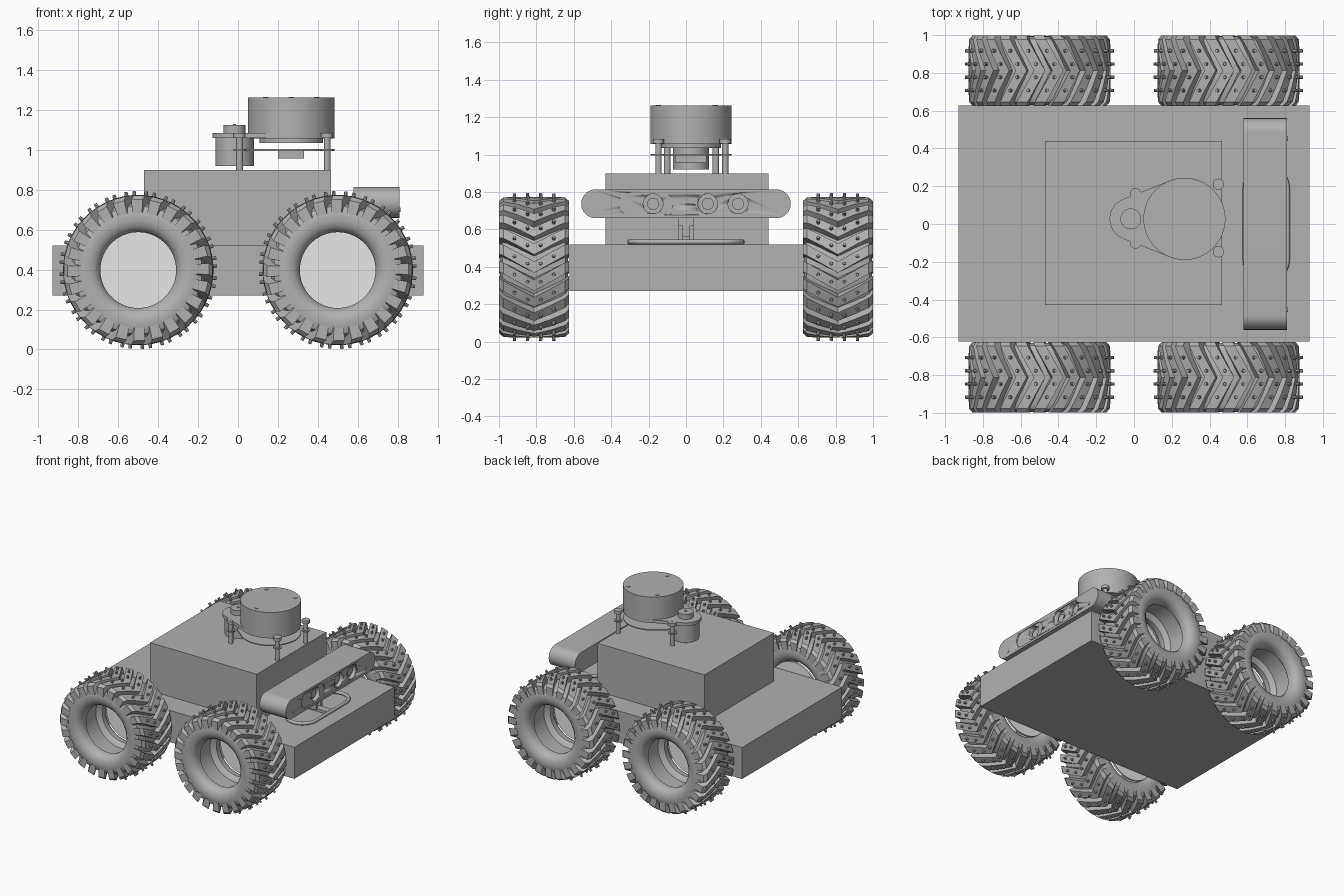
import bpy, bmesh, math
from mathutils import Matrix, Vector

if "Cube" in bpy.data.objects:
    bpy.data.objects.remove(bpy.data.objects["Cube"])


def material(name, value):
    m = bpy.data.materials.new(name)
    m.use_nodes = True
    colour = (value, value, value, 1)
    m.diffuse_color = colour
    m.node_tree.nodes["Principled BSDF"].inputs["Base Color"].default_value = colour
    return m


GREY = material("mid grey", 0.44)
WHITE = material("hub white", 1.0)


def finish(name, bm, mat=GREY, smooth=True):
    bmesh.ops.recalc_face_normals(bm, faces=bm.faces)
    mesh = bpy.data.meshes.new(name)
    bm.to_mesh(mesh)
    bm.free()
    mesh.materials.append(mat)
    ob = bpy.data.objects.new(name, mesh)
    bpy.context.collection.objects.link(ob)
    if smooth:
        bpy.ops.object.select_all(action='DESELECT')
        ob.select_set(True)
        bpy.context.view_layer.objects.active = ob
        bpy.ops.object.shade_smooth_by_angle(angle=math.radians(35))
    return ob


def box(name, x, y, z):
    bm = bmesh.new()
    bmesh.ops.create_cube(bm, size=1)
    for v in bm.verts:
        v.co = [lo + (c + 0.5) * (hi - lo) for c, (lo, hi) in zip(v.co, (x, y, z))]
    return finish(name, bm, smooth=False)


def hull(u0, r0, u1, r1, v, steps=24):
    """Outline around two circles lying along the u axis."""
    phi = math.acos((r0 - r1) / (u1 - u0))
    pts = []
    for u, r, a, b in ((u1, r1, -phi, phi), (u0, r0, phi, 2 * math.pi - phi)):
        for i in range(steps + 1):
            t = a + (b - a) * i / steps
            pts.append((u + r * math.cos(t), v + r * math.sin(t)))
    return pts


def circle(u, v, r, n=40):
    return [(u + r * math.cos(2 * math.pi * i / n), v + r * math.sin(2 * math.pi * i / n))
            for i in range(n)]


def prism(name, outline, lo, hi, axis="z", bevel=0, mat=GREY):
    """Extrude an xy outline along z, a yz outline along x, or an xz outline along y."""
    place = {"z": lambda u, v, w: (u, v, w), "x": lambda u, v, w: (w, u, v),
             "y": lambda u, v, w: (u, w, v)}[axis]
    bm = bmesh.new()
    ends = [[bm.verts.new(place(u, v, w)) for u, v in outline] for w in (lo, hi)]
    caps = [bm.faces.new(e) for e in ends]
    for i in range(len(outline)):
        j = (i + 1) % len(outline)
        bm.faces.new((ends[0][i], ends[0][j], ends[1][j], ends[1][i]))
    if bevel:
        rim = [e for f in caps for e in f.edges]
        bmesh.ops.bevel(bm, geom=rim, offset=bevel, segments=3, affect='EDGES', profile=0.5)
    return finish(name, bm, mat)


# Chassis and upper box
box("chassis", (-0.93, 0.93), (-0.623, 0.627), (0.27, 0.52))
box("upper_box", (-0.47, 0.465), (-0.43, 0.44), (0.52, 0.9))

# Tyre: lathed carcass, chevron lugs and studs around the y axis
TREAD, HALF, COUNT, SLANT = 0.377, 0.187, 24, 0.28


def polar(r, t, w):
    return Vector((r * math.sin(t), w, r * math.cos(t)))


def build_tyre():
    bm = bmesh.new()
    side = [(.225, .07), (.205, .085), (.19, .1), (.19, .13), (.2, .155), (.22, .173),
            (.25, .182), (.29, .181), (.32, .168), (.335, .14)]
    profile = [(r, -w) for r, w in side] + [(r, w) for r, w in reversed(side)]
    seg = 72
    rings = [[bm.verts.new(polar(r, 2 * math.pi * i / seg, w)) for r, w in profile]
             for i in range(seg)]
    n = len(profile)
    for i in range(seg):
        a, b = rings[i], rings[(i + 1) % seg]
        for k in range(n):
            m = (k + 1) % n
            bm.faces.new((a[k], a[m], b[m], b[k]))

    sections = ((0, .32, TREAD), (.09, .32, TREAD), (.165, .3, .374), (HALF, .288, .355))
    for i in range(COUNT):
        base = 2 * math.pi * i / COUNT
        for s in (-1, 1):
            loops = []
            for w, r_in, r_out in sections:
                t = base - SLANT * w / HALF
                loops.append([bm.verts.new(polar(r, t + d, s * w)) for r, d in
                              ((r_in, -.085), (r_out, -.08), (r_out, .08), (r_in, .085))])
            for a, b in zip(loops, loops[1:]):
                for k in range(4):
                    m = (k + 1) % 4
                    bm.faces.new((a[k], a[m], b[m], b[k]))
            bm.faces.new(loops[0])
            bm.faces.new(loops[-1])
            for w in (.035, .105):
                t = base - SLANT * w / HALF
                pos = polar(TREAD + .006, t, s * w)
                turn = Matrix.Rotation(t, 4, 'Y')
                bmesh.ops.create_cone(bm, cap_ends=True, segments=8, radius1=.01, radius2=.008,
                                      depth=.026, matrix=Matrix.Translation(pos) @ turn)
    return finish("tyre", bm)


tyre = build_tyre()
for side_name, y in (("right", -0.812), ("left", 0.812)):
    for end_name, x in (("rear", -0.5), ("lead", 0.5)):
        wheel = bpy.data.objects.new(f"{end_name}_{side_name}_tyre", tyre.data)
        wheel.location = (x, y, 0.398)
        bpy.context.collection.objects.link(wheel)
        inner = math.copysign(0.632, y)
        prism(f"{end_name}_{side_name}_hub", circle(x, 0.398, 0.2), inner,
              inner + math.copysign(0.015, y), "y", mat=WHITE)
bpy.data.objects.remove(tyre)

# Stereo camera bar with recessed windows and lenses
bar = prism("camera_bar", hull(-0.483, 0.077, 0.483, 0.077, 0.737), 0.58, 0.81, "x", bevel=0.006)
cutters = [prism("window_cutter", hull(a, .06, b, .06, 0.737), 0.802, 0.9, "x")
           for a, b in ((-.3, -.13), (.11, .28))]
LENSES = (-0.176, 0.116, 0.278)
cutters += [prism("lens_cutter", circle(y, 0.737, 0.053), 0.77, 0.9, "x") for y in LENSES]
for c in cutters:
    mod = bar.modifiers.new("cut", 'BOOLEAN')
    mod.operation, mod.object, mod.solver = 'DIFFERENCE', c, 'EXACT'
    bpy.ops.object.select_all(action='DESELECT')
    bar.select_set(True)
    bpy.context.view_layer.objects.active = bar
    bpy.ops.object.modifier_apply(modifier=mod.name)
for c in cutters:
    bpy.data.objects.remove(c)
for y in LENSES:
    prism("lens", circle(y, 0.737, 0.032), 0.765, 0.785, "x", bevel=0.005)
for y in (-0.455, 0.455):
    prism("bar_screw", circle(y, 0.7, 0.012, 12), 0.8, 0.814, "x")

# Camera stand: bent rod loop, cross strip and leg
curve = bpy.data.curves.new("stand_loop", 'CURVE')
curve.dimensions = '3D'
curve.bevel_depth, curve.bevel_resolution = 0.013, 3
path = hull(-0.19, 0.112, 0.19, 0.112, 0.7, 12)
spline = curve.splines.new('POLY')
spline.points.add(len(path) - 1)
for p, (y, x) in zip(spline.points, path):
    p.co = (x, y, 0.533, 1)
spline.use_cyclic_u = True
curve.materials.append(GREY)
bpy.context.collection.objects.link(bpy.data.objects.new("stand_loop", curve))
box("stand_strip", (0.59, 0.81), (-0.03, 0.03), (0.52, 0.54))
box("stand_leg", (0.65, 0.69), (-0.04, 0.04), (0.56, 0.67))
for y in (-0.03, 0.03):
    box("stand_prong", (0.65, 0.71), (y - 0.01, y + 0.01), (0.53, 0.62))

# Laser scanner: posts, two plates, motor, pulley and spinning head
CX, CY, MX = 0.267, 0.027, -0.017
prism("scanner_plate", hull(MX, 0.112, CX, 0.217, CY), 1.06, 1.085)
prism("scanner_board", hull(0.13, 0.13, CX, 0.217, CY), 0.996, 1.004)
for x, y in ((0.008, 0.16), (0.008, -0.1), (0.447, 0.21), (0.447, -0.147)):
    prism("post", circle(x, y, 0.017, 16), 0.9, 1.07)
    prism("plate_ear", circle(x, y, 0.03, 20), 1.06, 1.084)
    prism("board_ear", circle(x, y, 0.03, 20), 0.996, 1.004)
prism("motor", circle(MX, CY, 0.097), 0.92, 1.07, bevel=0.006)
prism("pulley", circle(MX, CY, 0.055), 1.08, 1.125, bevel=0.004)
prism("pulley_pin", circle(MX, CY, 0.008, 12), 1.12, 1.131)
prism("bearing", circle(CX, CY, 0.16), 1.035, 1.07)
prism("scanner_head", circle(CX, CY, 0.217, 64), 1.058, 1.262, bevel=0.01)
box("connector", (0.2, 0.33), (-0.06, 0.11), (0.958, 0.998))
for dx, dy in ((-0.127, 0.13), (0.127, 0.13), (0, -0.175)):
    prism("head_screw", circle(CX + dx, CY + dy, 0.014, 12), 1.255, 1.266)
